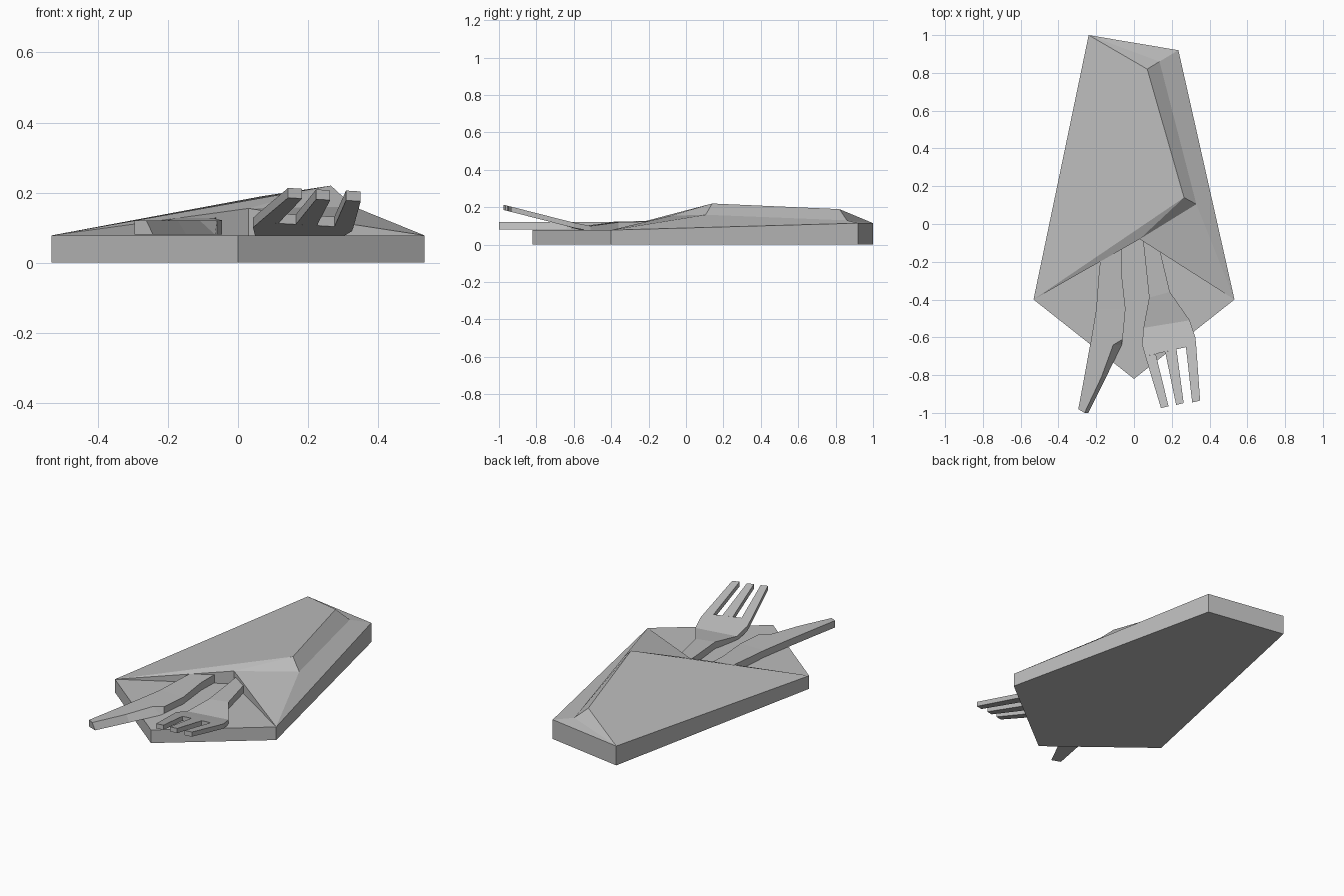
import bpy
import bmesh

cube = bpy.data.objects.get("Cube")
if cube:
    bpy.data.objects.remove(cube, do_unlink=True)

grey = bpy.data.materials.new("plain grey")
grey.use_nodes = True
colour = (0.5, 0.5, 0.5, 1)
grey.diffuse_color = colour
grey.node_tree.nodes["Principled BSDF"].inputs["Base Color"].default_value = colour


def build(name, points, faces):
    """Make one flat-shaded object from points and faces."""
    mesh = bpy.data.meshes.new(name)
    bm = bmesh.new()
    verts = [bm.verts.new(p) for p in points]
    for face in faces:
        bm.faces.new([verts[i] for i in face])
    bmesh.ops.recalc_face_normals(bm, faces=bm.faces)
    bm.to_mesh(mesh)
    bm.free()
    mesh.materials.append(grey)
    obj = bpy.data.objects.new(name, mesh)
    bpy.context.collection.objects.link(obj)
    return obj


def loft(name, rows):
    """Skin four-sided sections: left xy, right xy, left z, right z, thickness, bevel."""
    points = []
    for (lx, ly), (rx, ry), zl, zr, thick, bevel in rows:
        points += [(lx, ly, zl), (rx, ry, zr),
                   (rx + bevel, ry, zr - thick), (lx, ly, zl - thick)]
    faces = [(0, 1, 2, 3), tuple(len(points) - 4 + k for k in range(4))]
    for i in range(len(rows) - 1):
        a, b = 4 * i, 4 * i + 4
        for k in range(4):
            n = (k + 1) % 4
            faces.append((a + k, a + n, b + n, b + k))
    return build(name, points, faces)


# Folded napkin: five-sided slab with two flaps and a notched opening
corners = {
    "left": (-0.532, -0.4, 0.078), "front": (0, -0.82, 0.078),
    "right": (0.532, -0.4, 0.078), "back_right": (0.235, 0.92, 0.115),
    "back_left": (-0.24, 1.0, 0.115),
}
folds = {
    "peak": (0.265, 0.14, 0.22), "ridge_end": (0.07, 0.82, 0.19),
    "crease": (0.33, 0.105, 0.16), "crease_end": (0.135, 0.86, 0.13),
    "lip": (0.03, -0.08, 0.155), "notch": (0.03, -0.08, 0.078),
}
points = {**corners, **folds}
for key, (x, y, z) in corners.items():
    points["low_" + key] = (x, y, 0)
rim = list(corners)
panels = [
    "left front right notch", "left notch lip", "notch right lip",
    "left peak ridge_end back_left", "peak crease crease_end ridge_end",
    "left lip peak", "lip crease peak", "lip right crease",
    "right back_right crease_end crease",
    "back_left ridge_end crease_end", "back_left crease_end back_right",
]
panels = [p.split() for p in panels]
panels.append(["low_" + k for k in rim])
for a, b in zip(rim, rim[1:] + rim[:1]):
    panels.append([a, b, "low_" + b, "low_" + a])
index = {key: i for i, key in enumerate(points)}
build("folded_napkin", list(points.values()),
      [[index[k] for k in p] for p in panels])

# Knife: handle runs into the pouch, blade has a bevelled edge
knife = [
    ((-0.165, -0.08), (-0.06, -0.05), 0.13, 0),
    ((-0.185, -0.25), (-0.067, -0.25), 0.126, 0),
    ((-0.2, -0.45), (-0.045, -0.45), 0.121, 0),
    ((-0.23, -0.63), (-0.06, -0.61), 0.121, 0),
    ((-0.235, -0.655), (-0.11, -0.64), 0.121, 0.045),
    ((-0.265, -0.82), (-0.172, -0.81), 0.121, 0.025),
    ((-0.295, -0.98), (-0.262, -1.0), 0.121, 0.02),
]
loft("knife", [(l, r, z, z, z - 0.08, b) for l, r, z, b in knife])


# Fork: handle dips to a bend, then the head and tines slope upward
def head_z(y):
    return 0.1 + 0.255 * (-0.53 - y)


def tilted(l, r):
    return l, r, head_z(l[1]), head_z(r[1]), 0.028, 0


loft("fork_handle_and_head", [
    ((0.04, -0.03), (0.13, -0.03), 0.128, 0.128, 0.045, 0),
    ((0.055, -0.15), (0.14, -0.15), 0.125, 0.125, 0.045, 0),
    ((0.08, -0.39), (0.19, -0.36), 0.12, 0.12, 0.04, 0),
    ((0.05, -0.55), (0.295, -0.51), 0.1, 0.1, 0.028, 0),
    tilted((0.043, -0.64), (0.325, -0.6)),
    tilted((0.06, -0.7), (0.329, -0.64)),
])
tines = {
    "left": [(0.275, -0.652), (0.329, -0.64), (0.308, -0.945), (0.35, -0.935)],
    "middle": [(0.165, -0.677), (0.225, -0.663), (0.223, -0.958), (0.263, -0.948)],
    "right": [(0.06, -0.7), (0.115, -0.688), (0.143, -0.975), (0.183, -0.965)],
}
for side, (a, b, c, d) in tines.items():
    loft("fork_tine_" + side, [tilted(a, b), tilted(c, d)])
